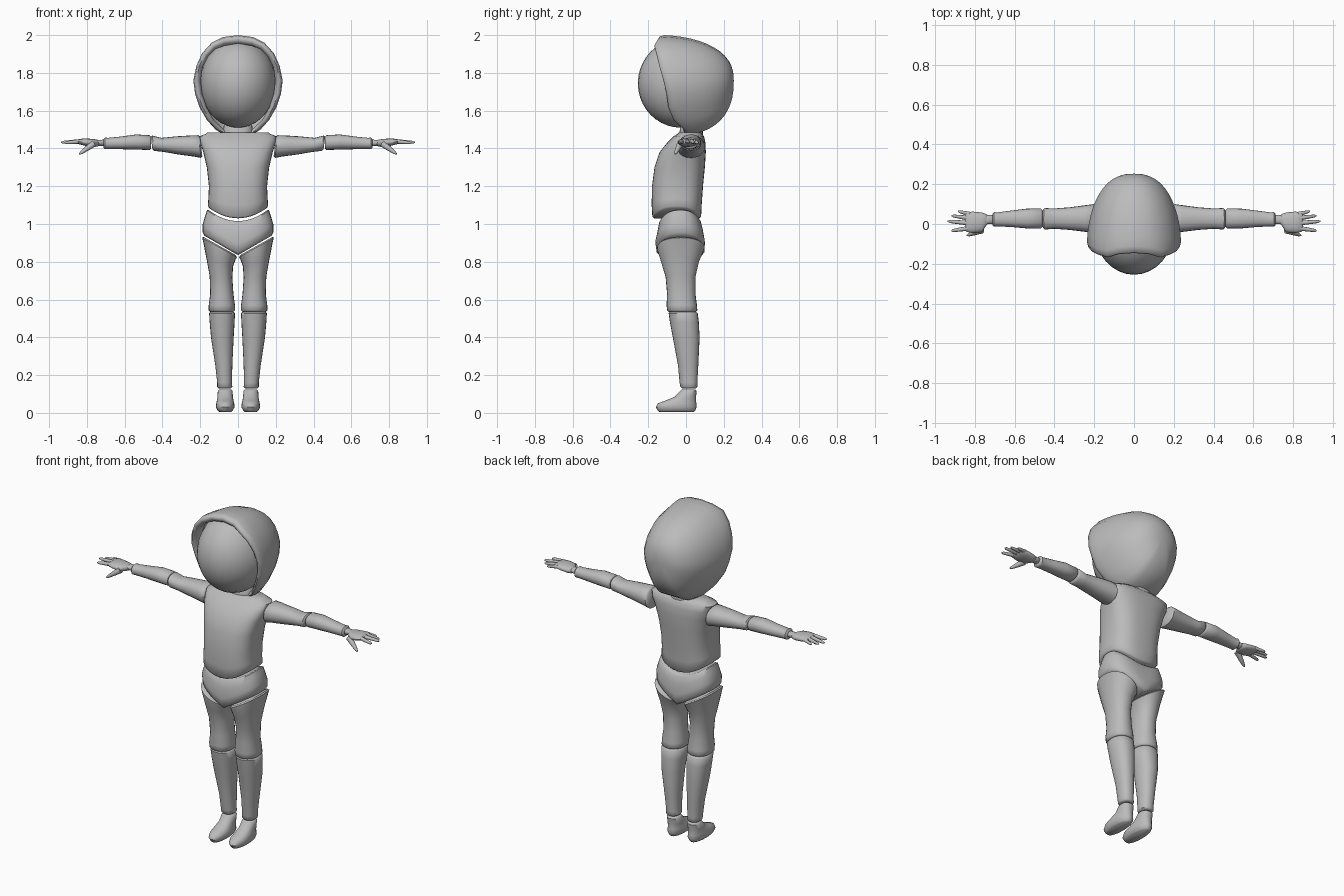
import bpy, bmesh, math
from mathutils import Vector

if "Cube" in bpy.data.objects:
    bpy.data.objects.remove(bpy.data.objects["Cube"])

grey = bpy.data.materials.new("plain grey")
grey.diffuse_color = (0.5, 0.5, 0.5, 1)
grey.use_nodes = True
grey.node_tree.nodes["Principled BSDF"].inputs["Base Color"].default_value = grey.diffuse_color


def lerp(a, b, t):
    return a + (b - a) * t


def interp(table, v):
    """Piecewise linear lookup in a short ascending table."""
    if v <= table[0][0]:
        return table[0][1]
    for (a, fa), (b, fb) in zip(table, table[1:]):
        if v <= b:
            return lerp(fa, fb, (v - a) / (b - a))
    return table[-1][1]


def skin(name, rings, mirror=False, angle=50, cap=(True, True)):
    """Join closed rings of points; caps are strips running across the ring."""
    bm = bmesh.new()
    loops = [[bm.verts.new(p) for p in r] for r in rings]
    n = len(loops[0])
    for a, b in zip(loops, loops[1:]):
        for i in range(n):
            j = (i + 1) % n
            bm.faces.new((a[i], a[j], b[j], b[i]))
    for ring, wanted in zip((loops[0], loops[-1]), cap):
        if wanted:
            for i in range(n // 2):
                quad = [ring[i], ring[i + 1], ring[n - i - 1], ring[(n - i) % n]]
                bm.faces.new(list(dict.fromkeys(quad)))
    bmesh.ops.remove_doubles(bm, verts=bm.verts, dist=1e-5)
    bmesh.ops.recalc_face_normals(bm, faces=bm.faces)
    return finish(name, bm, mirror, angle)


def finish(name, bm, mirror, angle):
    me = bpy.data.meshes.new(name)
    bm.to_mesh(me)
    bm.free()
    ob = bpy.data.objects.new(name, me)
    bpy.context.collection.objects.link(ob)
    me.materials.append(grey)
    if mirror:
        m = ob.modifiers.new("mirror", 'MIRROR')
        m.use_mirror_merge = False
    bpy.ops.object.select_all(action='DESELECT')
    ob.select_set(True)
    bpy.context.view_layer.objects.active = ob
    bpy.ops.object.shade_smooth_by_angle(angle=math.radians(angle))
    return ob


def oval(a0, a1, b0, b1, power=2.2, n=24):
    """Superellipse filling the given rectangle."""
    pts = []
    for i in range(n):
        c, s = math.cos(math.tau * i / n), math.sin(math.tau * i / n)
        u = math.copysign(abs(c) ** (2 / power), c)
        v = math.copysign(abs(s) ** (2 / power), s)
        pts.append(((a0 + a1) / 2 + u * (a1 - a0) / 2, (b0 + b1) / 2 + v * (b1 - b0) / 2))
    return pts


def rounded(rows, r=0.008):
    """Add a narrower row at both ends so the rims are rounded off."""
    def end(row, inner):
        t, a0, a1, b0, b1 = row
        d = r if inner > t else -r
        return [(t, a0 + r, a1 - r, b0 + r, b1 - r), (t + d, a0, a1, b0, b1)]
    return end(rows[0], rows[1][0]) + rows[1:-1] + end(rows[-1], rows[-2][0])[::-1]


def limb_z(name, rows, warp=lambda x, y, z: z, power=2.2, mirror=True, n=24):
    rings = [[(x, y, warp(x, y, z)) for x, y in oval(x0, x1, y0, y1, power, n)]
             for z, x0, x1, y0, y1 in rounded(rows)]
    return skin(name, rings, mirror)


def limb_x(name, rows, warp=lambda x, z: x, power=2.2, n=20):
    rings = [[(warp(x, z), y, z) for y, z in oval(y0, y1, z0, z1, power, n)]
             for x, y0, y1, z0, z1 in rounded(rows)]
    return skin(name, rings, True)


# face ball
bm = bmesh.new()
bmesh.ops.create_uvsphere(bm, u_segments=32, v_segments=20, radius=1)
for v in bm.verts:
    v.co = Vector((v.co.x * 0.2, v.co.y * 0.228 - 0.027, v.co.z * 0.235 + 1.745))
finish("face", bm, False, 60)

# hood: rim loop swept back to a pole, with a rounded lip turned inwards
outer = [(0, 2.0), (.08, 1.99), (.14, 1.96), (.19, 1.905), (.22, 1.84), (.237, 1.76),
         (.228, 1.69), (.205, 1.62), (.165, 1.55), (.12, 1.5), (.08, 1.475), (0, 1.475)]
inner = [(0, 1.952), (.07, 1.945), (.12, 1.925), (.158, 1.885), (.187, 1.83), (.197, 1.76),
         (.19, 1.69), (.167, 1.62), (.128, 1.55), (.085, 1.51), (.055, 1.48), (0, 1.478)]
rim_y = [(1.475, 0), (1.5, -.01), (1.53, -.05), (1.6, -.085), (1.71, -.1),
         (1.84, -.135), (1.96, -.162), (2.0, -.14)]


def full(half):
    return half + [(-x, z) for x, z in half[-2:0:-1]]


rim = [(o, i, interp(rim_y, o[1])) for o, i in zip(full(outer), full(inner))]
rings = [[(i[0], y + back, i[1]) for o, i, y in rim] for back in (0.06, 0.015)]
for k, lift in ((0.25, 0), (0.55, -.006), (0.85, 0)):
    rings.append([(lerp(i[0], o[0], k), y + lift, lerp(i[1], o[1], k)) for o, i, y in rim])
for step in range(0, 13):
    t = math.radians(4 + 86 * step / 12)
    s, c = math.sin(t), max(math.cos(t), 0) ** 0.82
    rings.append([(o[0] * c, lerp(y, 0.253, s), 1.76 + (o[1] - 1.76) * c) for o, i, y in rim])
skin("hood", rings, angle=55, cap=(False, False))

# neck
limb_z("neck", [(1.45, -.08, .08, -.035, .09), (1.48, -.08, .08, -.035, .09),
                (1.53, -.075, .075, -.03, .085)], mirror=False)

# torso with a saddle shaped lower edge
limb_z("torso", [(1.03, -.16, .16, -.178, .08), (1.1, -.157, .157, -.182, .083),
                 (1.2, -.154, .154, -.18, .09), (1.3, -.165, .165, -.167, .1),
                 (1.38, -.184, .184, -.14, .105), (1.43, -.2, .2, -.1, .103),
                 (1.465, -.203, .203, -.065, .095), (1.485, -.17, .17, -.045, .085)],
       lambda x, y, z: z + 0.06 * (x / .16) ** 2 * max(0, (1.2 - z) / .17),
       power=2.7, mirror=False, n=36)


# pelvis between a saddle shaped top and a V shaped underside
def pelvis_z(x, y, u):
    return lerp(0.835 + 0.58 * abs(x), 1.015 + 0.063 * (x / .16) ** 2, u)


pelvis = [(0, .178, -.14, .085), (.08, .187, -.155, .097), (.35, .187, -.162, .1),
          (.7, .174, -.15, .09), (.95, .164, -.142, .08), (1, .156, -.132, .072)]
skin("pelvis", [[(x, y, pelvis_z(x, y, u)) for x, y in oval(-w, w, y0, y1, 2.5, 36)]
                for u, w, y0, y1 in pelvis])

# legs
limb_z("thigh", [(.535, .015, .155, -.1, .06), (.57, .016, .155, -.103, .058),
                 (.63, .024, .147, -.1, .05), (.72, .03, .15, -.108, .05),
                 (.8, .026, .168, -.132, .068), (.86, .012, .184, -.15, .092),
                 (.885, .006, .19, -.152, .098)],
       lambda x, y, z: z + (x - .1) * .56 * min(1, max(0, (z - .7) / .17)))
limb_z("shin", [(.13, .03, .11, -.03, .06), (.16, .032, .11, -.034, .06),
                (.25, .03, .12, -.042, .065), (.4, .023, .143, -.07, .072),
                (.48, .018, .15, -.085, .068), (.535, .016, .153, -.092, .062)])
limb_z("foot", [(.005, .028, .108, -.15, .05), (.03, .018, .117, -.16, .056),
                (.05, .02, .115, -.15, .055), (.065, .024, .112, -.11, .053),
                (.085, .027, .108, -.06, .053), (.125, .029, .107, -.03, .057)])

# arms
limb_x("upper_arm", [(.195, -.045, .1, 1.35, 1.47), (.24, -.04, .095, 1.357, 1.469),
                     (.32, -.03, .084, 1.368, 1.464), (.4, -.024, .078, 1.382, 1.456),
                     (.455, -.028, .08, 1.387, 1.468)],
       lambda x, z: x + (z - 1.41) * .12)
limb_x("forearm", [(.46, -.022, .078, 1.392, 1.47), (.54, -.022, .077, 1.394, 1.474),
                   (.62, -.015, .067, 1.396, 1.463), (.69, -.012, .058, 1.397, 1.456),
                   (.712, -.014, .06, 1.396, 1.458)])
limb_x("wrist", [(.7, 0, .045, 1.412, 1.447), (.735, 0, .045, 1.414, 1.445),
                 (.77, -.02, .045, 1.415, 1.445)], n=16)
limb_x("palm", [(.735, -.008, .05, 1.41, 1.446), (.765, -.042, .058, 1.408, 1.45),
                (.81, -.045, .062, 1.414, 1.453), (.85, -.04, .06, 1.422, 1.45)], n=16)


# fingers and thumb as tapering tubes
def finger(name, a, b, r0, r1):
    a, b = Vector(a), Vector(b)
    d = (b - a).normalized()
    u = d.cross(Vector((0, 0, 1))).normalized()
    w = u.cross(d)
    rings = []
    for t, r in ((0, r0), (.5, (r0 + r1) / 2), (.88, r1), (1, r1 * .4)):
        rings.append([a.lerp(b, t) + (u * math.cos(q) + w * math.sin(q)) * r
                      for q in (math.tau * i / 10 for i in range(10))])
    skin(name, rings, True)


finger("little_finger", (.825, .05, 1.436), (.885, .064, 1.428), .011, .007)
finger("ring_finger", (.835, .03, 1.438), (.918, .042, 1.43), .012, .007)
finger("middle_finger", (.835, .005, 1.438), (.937, .014, 1.432), .012, .008)
finger("index_finger", (.835, -.022, 1.437), (.918, -.034, 1.43), .012, .008)
finger("thumb", (.765, -.03, 1.425), (.84, -.058, 1.37), .018, .008)
